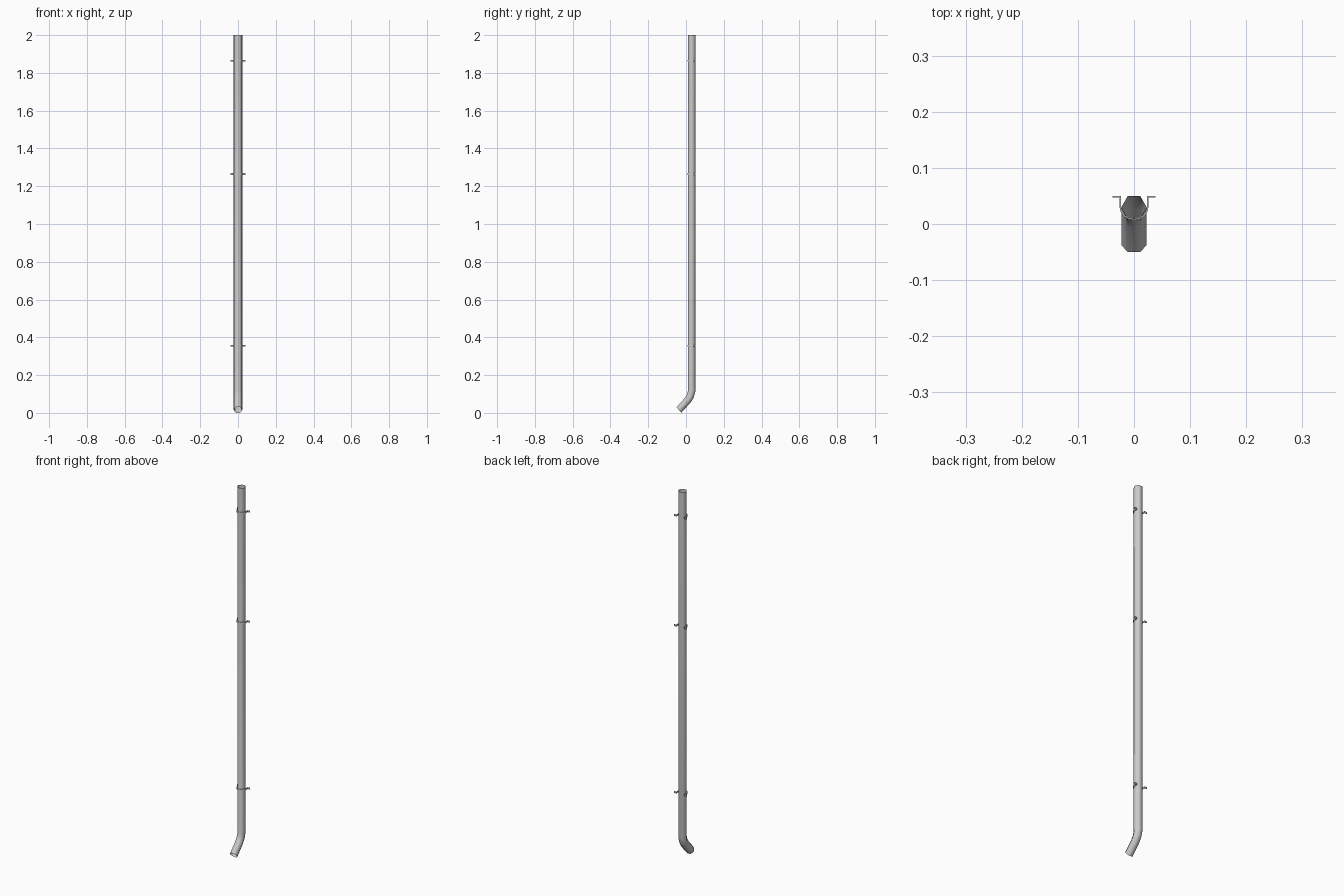
import bpy, bmesh, math
from mathutils import Vector

if "Cube" in bpy.data.objects:
    bpy.data.objects.remove(bpy.data.objects["Cube"])

R = 0.0225      # pipe radius
PIPE_Y = 0.03   # pipe axis offset


def make_object(name, bm):
    bmesh.ops.recalc_face_normals(bm, faces=bm.faces)
    mesh = bpy.data.meshes.new(name)
    bm.to_mesh(mesh)
    bm.free()
    ob = bpy.data.objects.new(name, mesh)
    bpy.context.collection.objects.link(ob)
    return ob


# Hollow six-sided downpipe swept along a path that kicks out at the foot (y, z, tilt)
path = [(PIPE_Y, 2.0, 0), (PIPE_Y, 0.115, 8), (0.023, 0.089, 25),
        (0.011, 0.069, 38), (-0.0375, 0.0155, 50)]
bm = bmesh.new()
rings = []
for y, z, tilt in path:
    t = math.radians(tilt)
    across = Vector((0, math.cos(t), -math.sin(t)))
    ring = []
    for i in range(6):
        a = i * math.pi / 3
        p = Vector((R * math.cos(a), y, z)) + across * R * math.sin(a)
        ring.append(bm.verts.new(p))
    rings.append(ring)
for a, b in zip(rings, rings[1:]):
    for i in range(6):
        j = (i + 1) % 6
        bm.faces.new((a[i], a[j], b[j], b[i]))
pipe = make_object("downpipe", bm)
for f in pipe.data.polygons:
    f.use_smooth = True


# Wall bracket: thin strap round the front of the pipe with outward feet
def bracket(name, z, height=0.009, thick=0.0028):
    half = [(0.0385, 0.0487), (0.0242, 0.0487)]
    arc = [(0.0242 * math.cos(a), PIPE_Y - 0.0215 * math.sin(a))
           for a in (i * math.pi / 8 for i in range(9))]
    pts = half + arc + [(-x, y) for x, y in reversed(half)]
    pts = [Vector(p) for p in pts]
    bm = bmesh.new()
    sections = []
    for i, p in enumerate(pts):
        d0 = (p - pts[i - 1]).normalized() if i else None
        d1 = (pts[i + 1] - p).normalized() if i < len(pts) - 1 else None
        d0, d1 = d0 or d1, d1 or d0
        n0 = Vector((-d0.y, d0.x))
        n = (n0 + Vector((-d1.y, d1.x))).normalized()
        off = n * (thick / 2 / n.dot(n0))
        sections.append([bm.verts.new((q.x, q.y, z + h)) for q, h in (
            (p + off, -height / 2), (p + off, height / 2),
            (p - off, height / 2), (p - off, -height / 2))])
    for a, b in zip(sections, sections[1:]):
        for i in range(4):
            j = (i + 1) % 4
            bm.faces.new((a[i], a[j], b[j], b[i]))
    bm.faces.new(sections[0])
    bm.faces.new(sections[-1])
    make_object(name, bm)


for label, z in (("lower", 0.355), ("middle", 1.265), ("upper", 1.865)):
    bracket(label + "_bracket", z)
